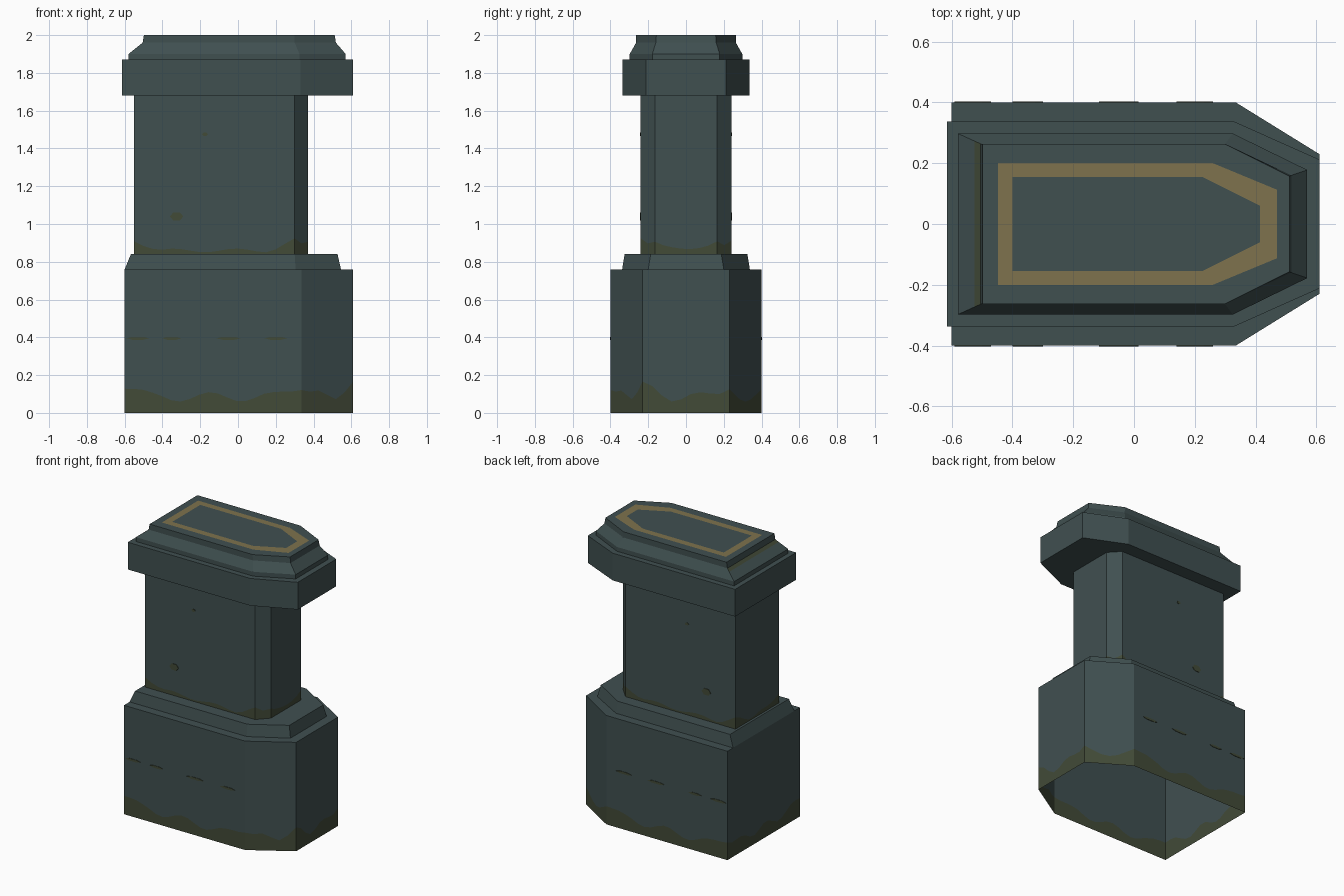
import bpy, bmesh, math

if "Cube" in bpy.data.objects:
    bpy.data.objects.remove(bpy.data.objects["Cube"])


def material(name, rgb):
    m = bpy.data.materials.new(name)
    m.diffuse_color = (*rgb, 1)
    m.use_nodes = True
    m.node_tree.nodes["Principled BSDF"].inputs["Base Color"].default_value = m.diffuse_color
    return m


STONE, MOSS, GOLD = 0, 1, 2
MATS = [material("slate stone", (0.051, 0.080, 0.081)),
        material("moss", (0.054, 0.069, 0.039)),
        material("dull gold", (0.209, 0.169, 0.075))]


def ring(x0, xc, x1, w, e, z):
    """Six-sided outline: square at -x, narrowing from xc to half width e at x1."""
    return [(x0, -w, z), (xc, -w, z), (x1, -e, z),
            (x1, e, z), (xc, w, z), (x0, w, z)]


def subdivide(points, step=0.05):
    """Split each outline edge; also give the distance to the nearest corner."""
    out, dist = [], []
    for i, a in enumerate(points):
        b = points[(i + 1) % len(points)]
        length = math.dist(a, b)
        n = max(2, round(length / step))
        for k in range(n):
            t = k / n
            out.append(tuple(p + (q - p) * t for p, q in zip(a, b)))
            dist.append(min(t, 1 - t) * length)
    return out, dist


def loft(name, rings, mats, cap=False):
    bm = bmesh.new()
    loops = [[bm.verts.new(p) for p in r] for r in rings]
    for a, b, m in zip(loops, loops[1:], mats):
        n = len(a)
        for i in range(n):
            j = (i + 1) % n
            f = bm.faces.new((a[i], a[j], b[j], b[i]))
            # mossy bands with a negative index appear only on the -x side
            f.material_index = m if m >= 0 else (MOSS if i == n - 1 else STONE)
    if cap:
        bm.faces.new(loops[-1])
    mesh = bpy.data.meshes.new(name)
    bm.to_mesh(mesh)
    bm.free()
    for m in MATS:
        mesh.materials.append(m)
    ob = bpy.data.objects.new(name, mesh)
    bpy.context.collection.objects.link(ob)
    return ob


def mossy_wall(name, outline, z0, z1, low, wave, corner):
    """Vertical wall with an uneven moss line that climbs near the corners."""
    bottom, dist = subdivide([(x, y, z0) for x, y, _ in outline])
    middle, top = [], []
    for (x, y, _), d in zip(bottom, dist):
        h = low + wave * math.sin(19 * x + 23 * y + 1) + corner * max(0, 1 - d / 0.13)
        middle.append((x, y, z0 + max(0.008, h)))
        top.append((x, y, z1))
    return loft(name, [bottom, middle, top], [MOSS, STONE])


# Plinth: hollow wall, open underneath
base = ring(-0.6, 0.335, 0.61, 0.4, 0.23, 0)
mossy_wall("plinth_wall", base, 0, 0.76, 0.085, 0.025, 0.06)

# Plinth ledge and sloped shoulder
loft("plinth_shoulder", [
    ring(-0.6, 0.335, 0.61, 0.4, 0.23, 0.76),
    ring(-0.6, 0.305, 0.545, 0.338, 0.2, 0.76),
    ring(-0.567, 0.3, 0.527, 0.325, 0.187, 0.84),
    ring(-0.55, 0.3, 0.37, 0.24, 0.165, 0.84)], [STONE] * 3)

# Column
column = ring(-0.55, 0.3, 0.37, 0.24, 0.165, 0)
mossy_wall("column", column, 0.84, 1.68, 0.02, 0.01, 0.055)

# Capital: slab, stepped moulding and inlaid top
loft("capital", [
    ring(-0.55, 0.3, 0.37, 0.24, 0.165, 1.68),
    ring(-0.615, 0.33, 0.61, 0.337, 0.212, 1.68),
    ring(-0.615, 0.33, 0.61, 0.337, 0.212, 1.87),
    ring(-0.58, 0.325, 0.57, 0.298, 0.178, 1.87),
    ring(-0.58, 0.325, 0.57, 0.298, 0.178, 1.9),
    ring(-0.525, 0.307, 0.532, 0.273, 0.165, 1.944),
    ring(-0.505, 0.3, 0.518, 0.264, 0.16, 1.96),
    ring(-0.498, 0.298, 0.512, 0.264, 0.157, 2.0),
    ring(-0.448, 0.26, 0.47, 0.2, 0.113, 2.0),
    ring(-0.4, 0.225, 0.415, 0.155, 0.06, 2.0)],
    [STONE, STONE, STONE, STONE, STONE, -1, STONE, STONE, GOLD], cap=True)


# Thin moss streaks and spots on both long sides
def streak(name, x, y, z, length, height):
    for side in (-1, 1):
        pts = []
        for k in range(6):
            a = math.tau * k / 6
            pts.append((x + length / 2 * math.cos(a), side * y,
                        z + height / 2 * math.sin(a)))
        if side > 0:
            pts.reverse()
        outer = [(px, py + side * 0.003, pz) for px, py, pz in pts]
        ob = loft(name, [pts, outer], [MOSS], cap=True)
        for f in ob.data.polygons:
            f.material_index = MOSS


for x, length in ((-0.53, 0.12), (-0.35, 0.1), (-0.05, 0.13), (0.2, 0.12)):
    streak("plinth_moss_streak", x, 0.4, 0.395, length, 0.018)
streak("column_moss_spot", -0.325, 0.24, 1.04, 0.07, 0.05)
streak("column_moss_spot", -0.175, 0.24, 1.475, 0.03, 0.02)
